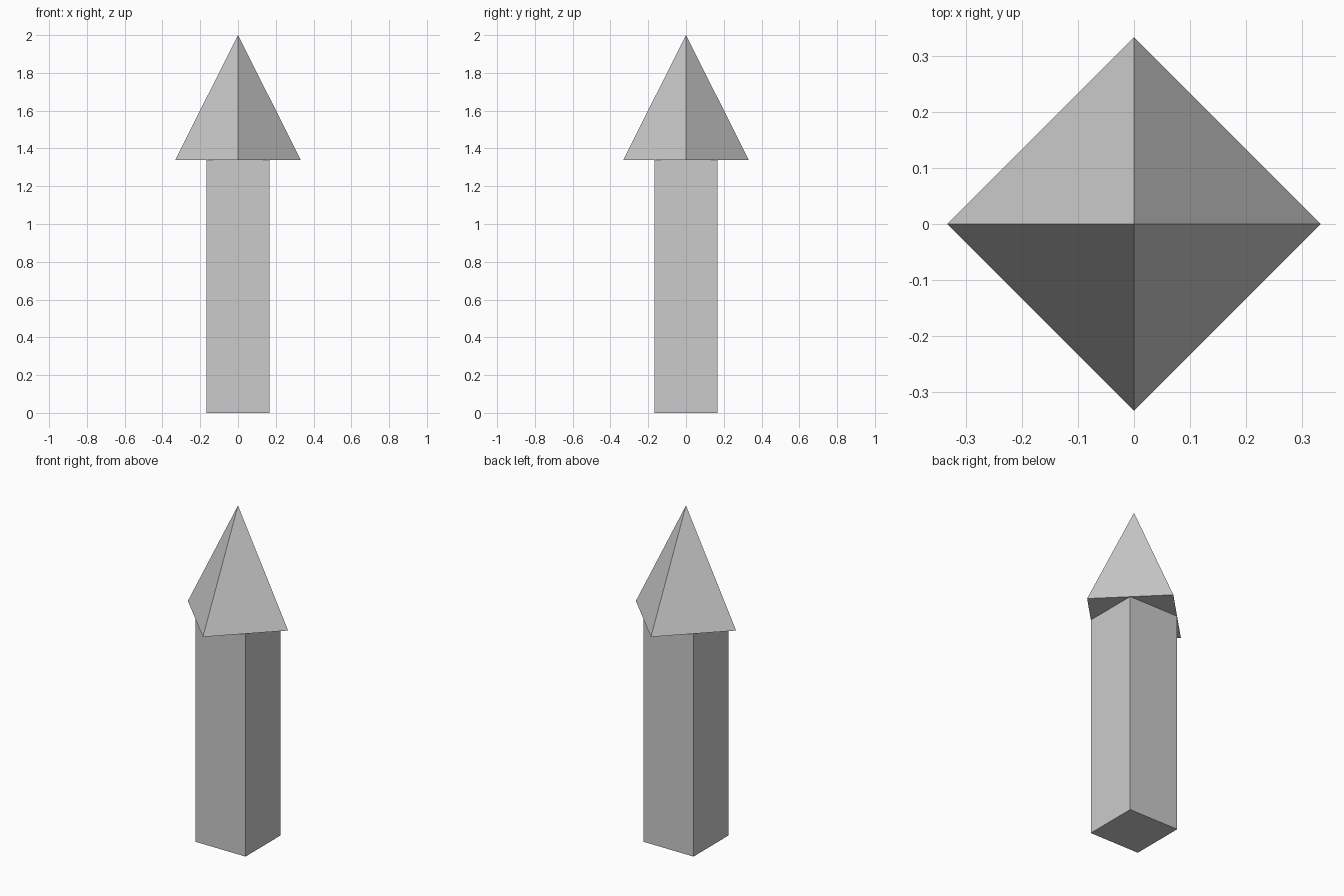
import bpy

if "Cube" in bpy.data.objects:
    bpy.data.objects.remove(bpy.data.objects["Cube"])

SHAFT_WIDTH = 0.334
HEAD_RADIUS = 0.333
HEAD_BASE = 1.338
TOP = 2.0

# Square shaft standing on the ground
bpy.ops.mesh.primitive_cube_add(size=1, location=(0, 0, HEAD_BASE / 2))
shaft = bpy.context.object
shaft.name = "shaft"
shaft.scale = (SHAFT_WIDTH, SHAFT_WIDTH, HEAD_BASE)
bpy.ops.object.transform_apply(location=False, rotation=False, scale=True)

# Four-sided pointed head, its corners on the x and y axes
bpy.ops.mesh.primitive_cone_add(
    vertices=4, radius1=HEAD_RADIUS, radius2=0, depth=TOP - HEAD_BASE,
    location=(0, 0, (TOP + HEAD_BASE) / 2))
bpy.context.object.name = "arrow_head"
